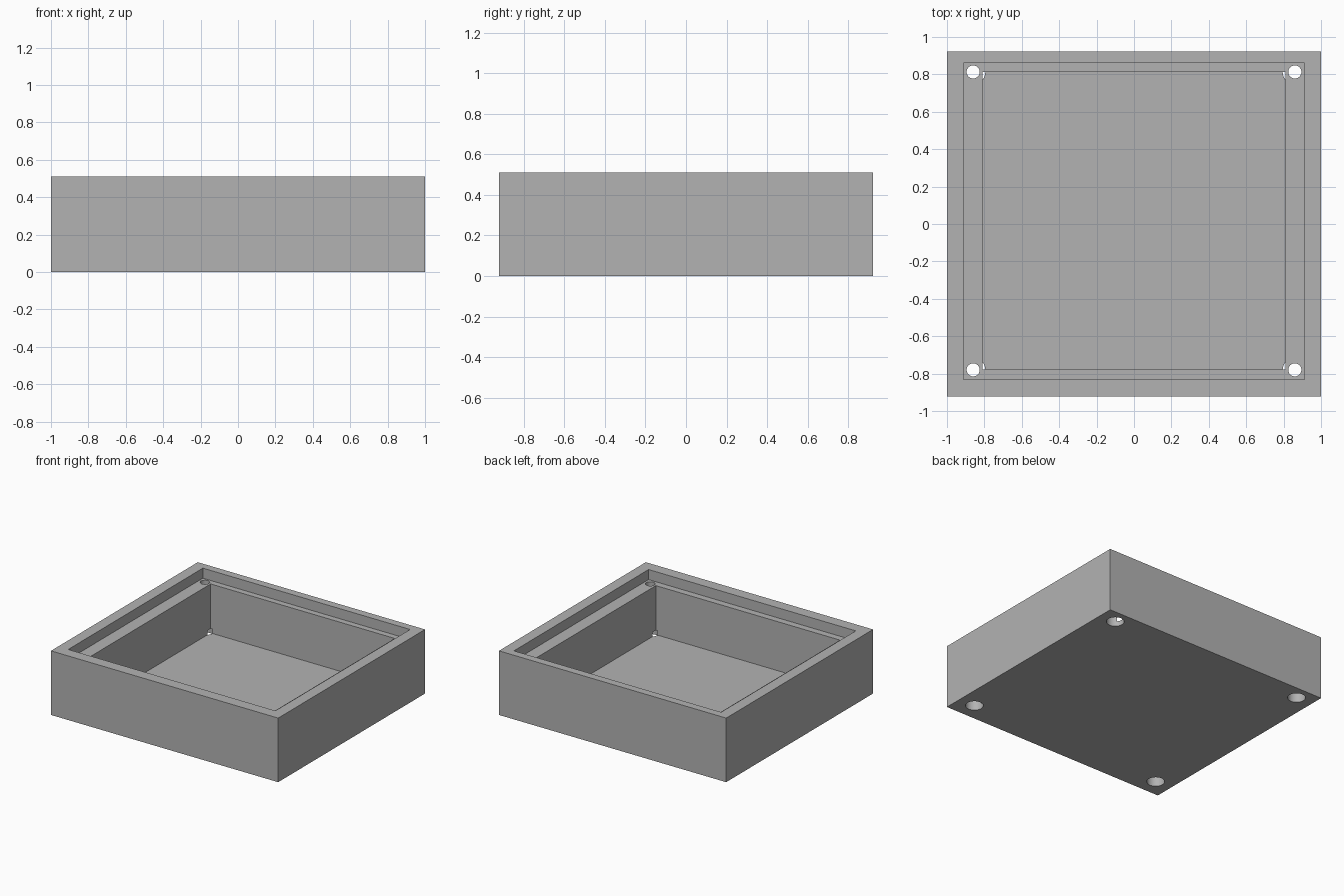
import bpy
import math

old = bpy.data.objects.get("Cube")
if old:
    bpy.data.objects.remove(old, do_unlink=True)

# Material
GREY = (0.45, 0.45, 0.45, 1.0)
grey = bpy.data.materials.new("plain grey")
grey.use_nodes = True
grey.diffuse_color = GREY
grey.node_tree.nodes["Principled BSDF"].inputs["Base Color"].default_value = GREY

HEIGHT = 0.51
LEDGE_Z = 0.43
FLOOR_Z = 0.04
BORE_Z = 0.075
HOLE_X = 0.86
HOLE_YS = (-0.78, 0.813)


def box(name, half_x, y0, y1, z0, z1):
    bpy.ops.mesh.primitive_cube_add(size=1, location=(0, (y0 + y1) / 2, (z0 + z1) / 2))
    obj = bpy.context.object
    obj.name = name
    obj.scale = (2 * half_x, y1 - y0, z1 - z0)
    bpy.ops.object.transform_apply(location=True, rotation=False, scale=True)
    obj.data.materials.append(grey)
    return obj


def cylinder(name, x, y, radius, z0, z1):
    bpy.ops.mesh.primitive_cylinder_add(vertices=48, radius=radius, depth=z1 - z0,
                                        location=(x, y, (z0 + z1) / 2))
    obj = bpy.context.object
    obj.name = name
    obj.data.materials.append(grey)
    return obj


def cut(target, cutter):
    """Subtract the cutter from the target, then discard it."""
    cutter.hide_render = True
    mod = target.modifiers.new("cut", 'BOOLEAN')
    mod.operation = 'DIFFERENCE'
    mod.solver = 'EXACT'
    mod.object = cutter
    bpy.ops.object.select_all(action='DESELECT')
    bpy.context.view_layer.objects.active = target
    target.select_set(True)
    bpy.ops.object.modifier_apply(modifier=mod.name)
    bpy.data.objects.remove(cutter, do_unlink=True)


# Solid outer block
tray = box("enclosure_tray", 1.0, -0.923, 0.923, 0, HEIGHT)

# Shallow lid recess, then the deep cavity inside its ledge
cut(tray, box("lid_recess", 0.912, -0.832, 0.861, LEDGE_Z, HEIGHT + 0.1))
cut(tray, box("cavity", 0.81, -0.778, 0.813, FLOOR_Z, HEIGHT + 0.1))

# Corner screw holes, with wide bores for the screw heads underneath
for x in (-HOLE_X, HOLE_X):
    for y in HOLE_YS:
        cut(tray, cylinder("screw_hole", x, y, 0.035, -0.1, HEIGHT + 0.1))
        cut(tray, cylinder("head_bore", x, y, 0.065, -0.1, BORE_Z))

# Round bores shaded smooth, box edges kept sharp
bpy.ops.object.shade_smooth_by_angle(angle=math.radians(30))
